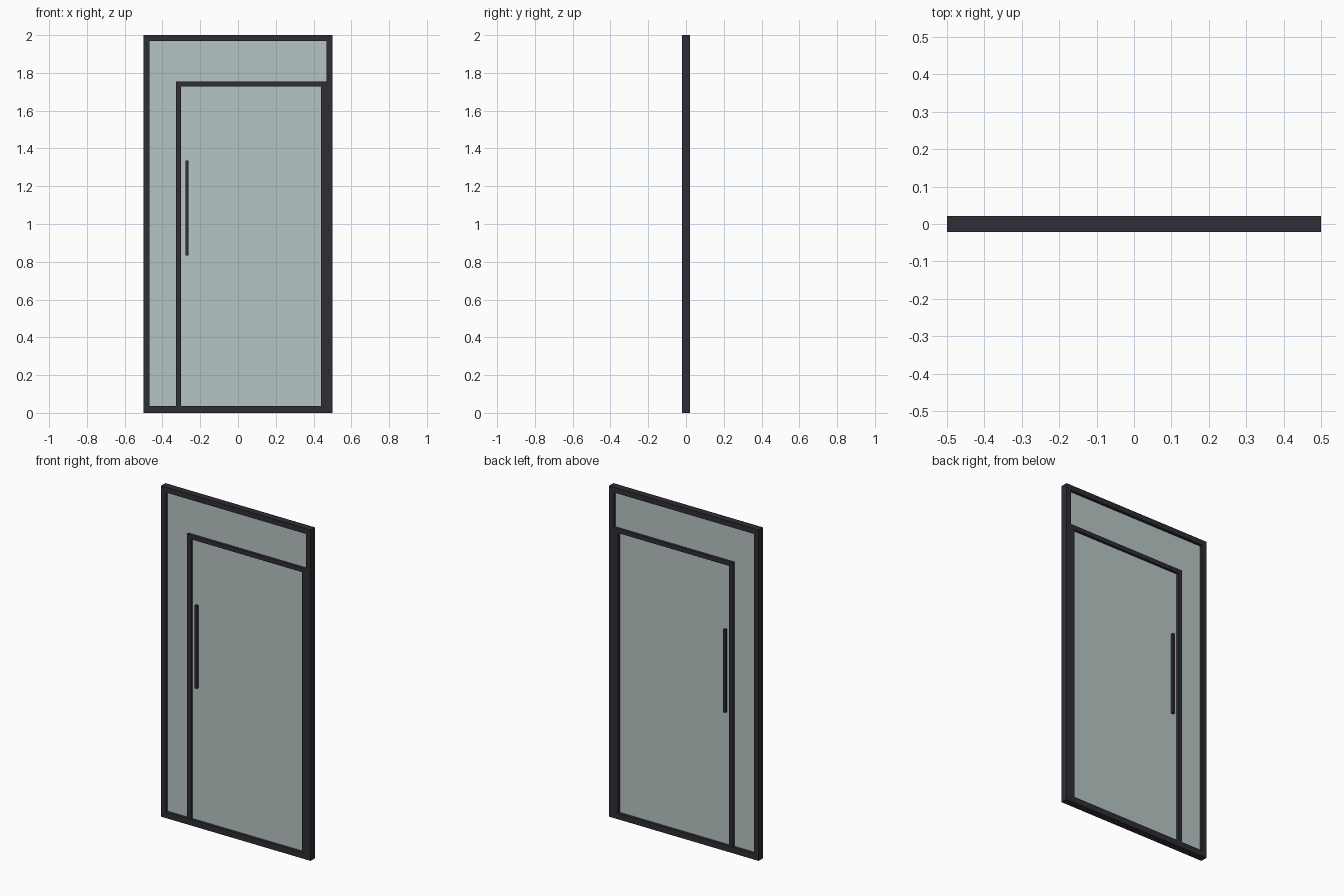
import bpy

if "Cube" in bpy.data.objects:
    bpy.data.objects.remove(bpy.data.objects["Cube"])


def material(name, color):
    m = bpy.data.materials.new(name)
    m.diffuse_color = color
    m.use_nodes = True
    m.node_tree.nodes["Principled BSDF"].inputs["Base Color"].default_value = m.diffuse_color
    return m


dark = material("dark_metal", (0.028, 0.026, 0.035, 1))
glass = material("tinted_glass", (0.47, 0.56, 0.55, 1))


def add_part(name, boxes, mat):
    """One object made of axis-aligned boxes (x0, x1, y0, y1, z0, z1)."""
    verts, faces = [], []
    for x0, x1, y0, y1, z0, z1 in boxes:
        n = len(verts)
        verts += [(x, y, z) for z in (z0, z1)
                  for x, y in ((x0, y0), (x1, y0), (x1, y1), (x0, y1))]
        faces += [(n + 3, n + 2, n + 1, n), (n + 4, n + 5, n + 6, n + 7)]
        faces += [(n + i, n + (i + 1) % 4, n + (i + 1) % 4 + 4, n + i + 4)
                  for i in range(4)]
    mesh = bpy.data.meshes.new(name)
    mesh.from_pydata(verts, [], faces)
    mesh.materials.append(mat)
    obj = bpy.data.objects.new(name, mesh)
    bpy.context.collection.objects.link(obj)
    return obj


D = 0.021   # half depth of the outer frame
d = 0.019   # half depth of the door frame

# Outer frame: two jambs, head and sill
add_part("outer_frame", [
    (-0.5, -0.468, -D, D, 0, 2),
    (0.468, 0.5, -D, D, 0, 2),
    (-0.468, 0.468, -D, D, 1.968, 2),
    (-0.468, 0.468, -D, D, 0, 0.036),
], dark)

# Door frame: stiles and top rail
add_part("door_frame", [
    (-0.328, -0.302, -d, d, 0.036, 1.755),
    (0.44, 0.468, -d, d, 0.036, 1.755),
    (-0.302, 0.44, -d, d, 1.729, 1.755),
], dark)

# Glass: door pane, narrow side light and transom
g = 0.004
add_part("door_glass", [(-0.302, 0.44, -g, g, 0.036, 1.729)], glass)
add_part("side_glass", [(-0.468, -0.328, -g, g, 0.036, 1.755)], glass)
add_part("transom_glass", [(-0.468, 0.468, -g, g, 1.755, 1.968)], glass)

# Pull bars on both faces of the door
for side, name in ((-1, "front_handle"), (1, "back_handle")):
    y0, y1 = sorted((side * g, side * 0.019))
    add_part(name, [(-0.277, -0.262, y0, y1, 0.834, 1.336)], dark)
